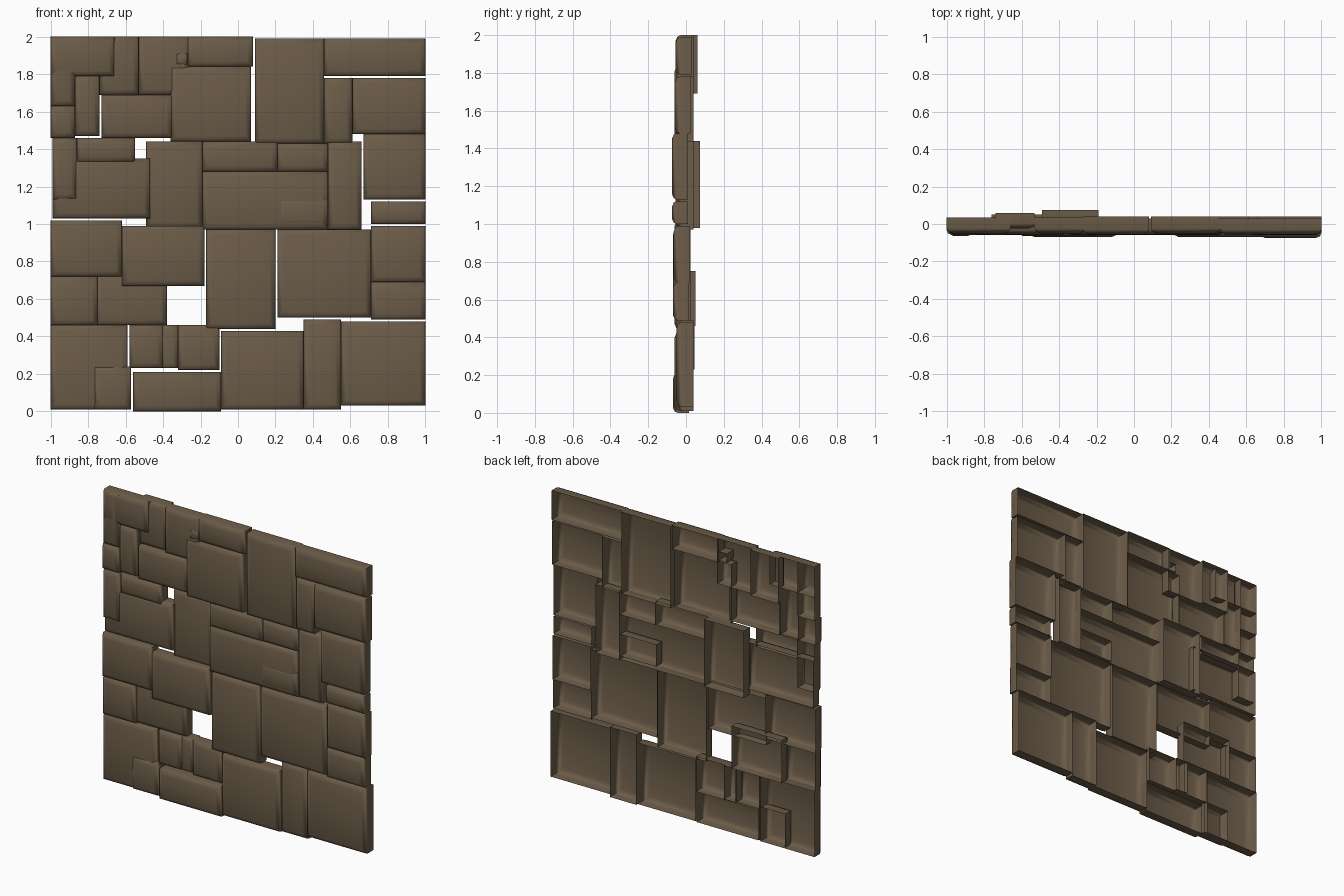
import bpy, bmesh, math

mat = bpy.data.materials.new("brown_stone")
mat.diffuse_color = (0.15, 0.108, 0.066, 1)


def stone(name, x0, x1, z0, z1, front, depth=0.085):
    """Open-backed stone shell with a rounded front rim."""
    bm = bmesh.new()
    k = min(1, (x1 - x0) / 0.12, (z1 - z0) / 0.12)
    profile = [(0, front + depth), (0, front + 0.027 * k),
               (0.007 * k, front + 0.010 * k), (0.03 * k, front)]
    prev = None
    for inset, y in profile:
        a, b, c, d = x0 + inset, x1 - inset, z0 + inset, z1 - inset
        ring = [bm.verts.new((x, y, z)) for x, z in ((a, c), (b, c), (b, d), (a, d))]
        if prev:
            for i in range(4):
                j = (i + 1) % 4
                bm.faces.new((prev[i], prev[j], ring[j], ring[i]))
        prev = ring
    bm.faces.new(prev)
    mesh = bpy.data.meshes.new(name)
    bm.to_mesh(mesh)
    bm.free()
    mesh.materials.append(mat)
    ob = bpy.data.objects.new(name, mesh)
    bpy.context.collection.objects.link(ob)
    return ob


# Each stone: left, right, bottom, top, front y (optional depth)
top_course = [
    (-1.0, -0.66, 1.79, 2.0, -0.05),
    (-1.0, -0.87, 1.63, 2.0, -0.05),
    (-0.74, -0.53, 1.69, 2.0, -0.025),
    (-0.53, -0.26, 1.69, 2.0, -0.05),
    (-0.33, -0.27, 1.85, 1.91, -0.055),
    (-0.27, 0.08, 1.84, 2.0, -0.055, 0.095),
    (-0.36, 0.07, 1.44, 1.84, -0.06),
    (0.09, 0.46, 1.43, 1.99, -0.05, 0.09),
    (0.46, 1.0, 1.79, 1.99, -0.055),
    (0.46, 0.61, 1.43, 1.78, -0.045),
    (0.61, 1.0, 1.48, 1.78, -0.06),
    (-0.87, -0.74, 1.47, 1.79, -0.055),
    (-0.73, -0.35, 1.46, 1.69, -0.055),
    (-1.0, -0.87, 1.46, 1.63, -0.06),
]
upper_course = [
    (-0.99, -0.86, 1.13, 1.46, -0.065),
    (-0.86, -0.55, 1.33, 1.46, -0.06),
    (-0.99, -0.47, 1.03, 1.35, -0.05),
    (-0.49, -0.19, 0.98, 1.44, -0.015, 0.09),
    (-0.19, 0.21, 1.28, 1.44, -0.055),
    (0.21, 0.48, 1.28, 1.43, -0.05),
    (-0.19, 0.48, 0.97, 1.28, -0.055),
    (0.21, 0.48, 0.99, 1.14, -0.06),
    (0.48, 0.66, 0.97, 1.44, -0.045),
    (0.67, 1.0, 1.13, 1.48, -0.075),
]
lower_course = [
    (0.71, 1.0, 1.0, 1.12, -0.075),
    (0.71, 1.0, 0.69, 0.99, -0.065),
    (0.71, 1.0, 0.49, 0.69, -0.07),
    (-1.0, -0.62, 0.72, 1.02, -0.06),
    (-0.62, -0.18, 0.67, 0.99, -0.065),
    (-0.17, 0.2, 0.44, 0.97, -0.06),
    (0.21, 0.71, 0.5, 0.97, -0.07),
    (-1.0, -0.75, 0.46, 0.72, -0.055),
    (-0.76, -0.38, 0.46, 0.75, -0.035),
]
bottom_course = [
    (-1.0, -0.59, 0.01, 0.46, -0.05),
    (-0.77, -0.57, 0.01, 0.24, -0.06),
    (-0.58, -0.40, 0.23, 0.46, -0.05),
    (-0.41, -0.32, 0.23, 0.46, -0.04),
    (-0.32, -0.10, 0.22, 0.46, -0.05),
    (-0.56, -0.09, 0.0, 0.21, -0.07),
    (-0.09, 0.35, 0.01, 0.43, -0.06),
    (0.35, 0.55, 0.01, 0.49, -0.045),
    (0.55, 1.0, 0.03, 0.48, -0.05, 0.09),
]

stones = []
for label, course in (("top", top_course), ("upper", upper_course),
                      ("lower", lower_course), ("bottom", bottom_course)):
    for n, s in enumerate(course, 1):
        stones.append(stone(f"{label}_wall_stone_{n}", *s))

# Smooth rims, sharp block corners
for ob in stones:
    ob.select_set(True)
bpy.context.view_layer.objects.active = stones[0]
bpy.ops.object.shade_smooth_by_angle(angle=math.radians(60))
